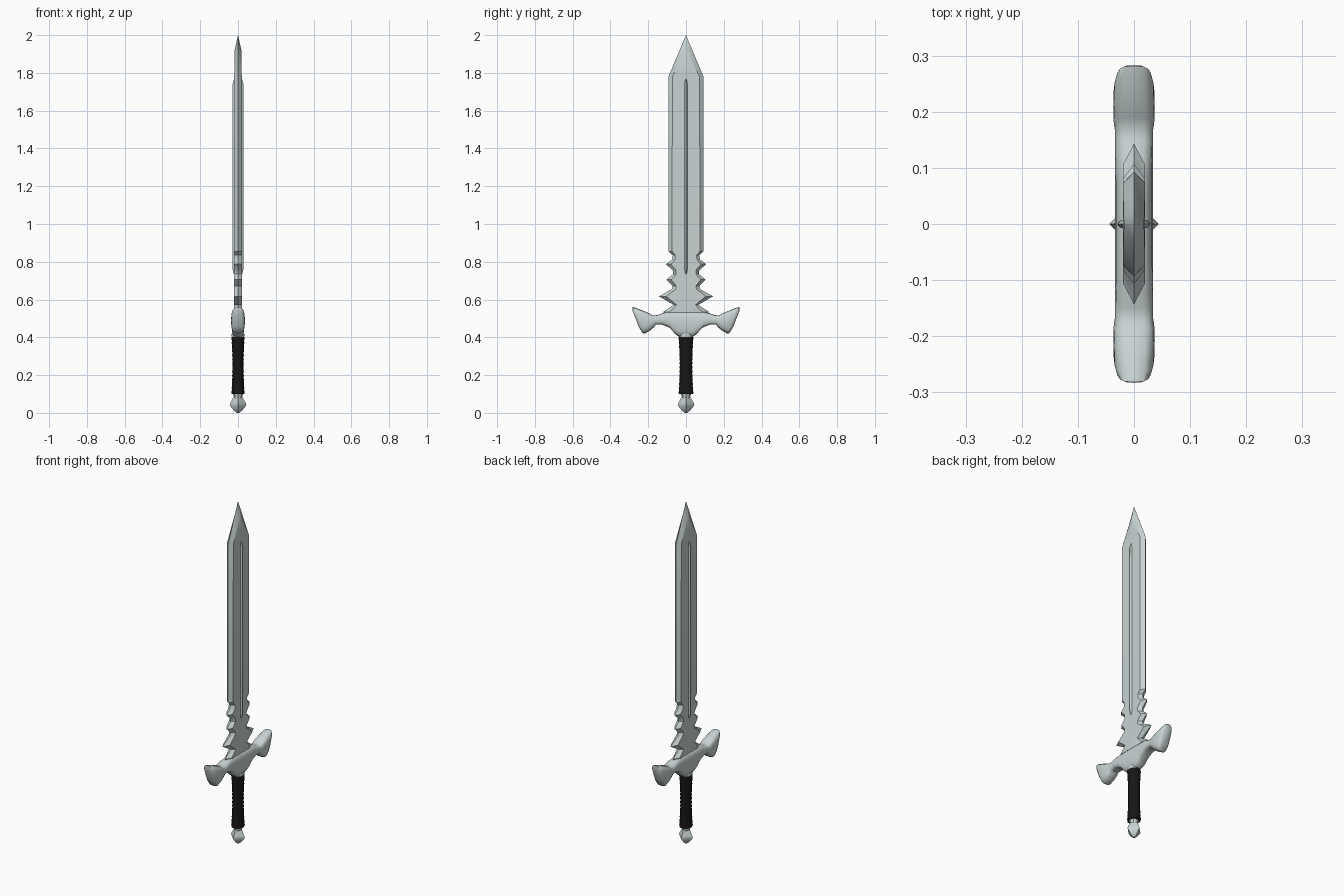
import bpy, math
from math import cos, sin, pi

if "Cube" in bpy.data.objects:
    bpy.data.objects.remove(bpy.data.objects["Cube"])


def mat(name, c):
    m = bpy.data.materials.new(name)
    m.diffuse_color = (*c, 1)
    m.use_nodes = True
    m.node_tree.nodes["Principled BSDF"].inputs["Base Color"].default_value = m.diffuse_color
    return m


STEEL = mat("pale steel", (0.58, 0.65, 0.65))
BLACK = mat("black leather", (0.008, 0.008, 0.008))


def loft(name, rings, material, angle):
    """Skin a list of equally sized closed rings and cap both ends."""
    n = len(rings[0])
    verts = [v for r in rings for v in r]
    faces = []
    for i in range(len(rings) - 1):
        for j in range(n):
            k = (j + 1) % n
            faces.append((i*n + j, i*n + k, i*n + n + k, i*n + n + j))
    faces.append(tuple(range(n))[::-1])
    faces.append(tuple(range(len(verts) - n, len(verts))))
    me = bpy.data.meshes.new(name)
    me.from_pydata(verts, [], faces)
    ob = bpy.data.objects.new(name, me)
    bpy.context.collection.objects.link(ob)
    me.materials.append(material)
    bpy.ops.object.select_all(action='DESELECT')
    ob.select_set(True)
    bpy.context.view_layer.objects.active = ob
    bpy.ops.object.mode_set(mode='EDIT')
    bpy.ops.mesh.select_all(action='SELECT')
    bpy.ops.mesh.remove_doubles(threshold=0.0001)
    bpy.ops.mesh.normals_make_consistent(inside=False)
    bpy.ops.object.mode_set(mode='OBJECT')
    bpy.ops.object.shade_smooth_by_angle(angle=math.radians(angle))
    return ob


def oval(rx, ry, z, n):
    return [(rx*cos(2*pi*j/n), ry*sin(2*pi*j/n), z) for j in range(n)]


# Blade: (z, sharp edge half width, flat face half width, half thickness)
blade = [(0.50, 0.11, 0.08, 0.02), (0.535, 0.12, 0.085, 0.02),
         (0.572, 0.065, 0.05, 0.02), (0.617, 0.143, 0.105, 0.02),
         (0.655, 0.075, 0.055, 0.02), (0.672, 0.07, 0.052, 0.02),
         (0.705, 0.104, 0.078, 0.02), (0.735, 0.068, 0.052, 0.02),
         (0.755, 0.07, 0.052, 0.02), (0.787, 0.107, 0.08, 0.02),
         (0.81, 0.075, 0.058, 0.02), (0.835, 0.07, 0.056, 0.02),
         (0.855, 0.093, 0.074, 0.02), (1.78, 0.093, 0.072, 0.02),
         (1.92, 0.034, 0.002, 0.018), (2.0, 0.0, 0.0, 0.0)]
loft("blade", [[(0, e, z), (t, f, z), (t, 0, z), (t, -f, z),
                (0, -e, z), (-t, -f, z), (-t, 0, z), (-t, f, z)]
               for z, e, f, t in blade], STEEL, 35)

# Raised rib running through both blade faces
loft("blade_rib", [oval(rx, ry, z, 12) for z, rx, ry in
                   [(0.72, 0.012, 0.003), (0.745, 0.026, 0.01), (0.77, 0.03, 0.011),
                    (1.74, 0.029, 0.011), (1.80, 0.012, 0.004)]], STEEL, 50)

# Guard: (top y, top z, bottom y, bottom z, half depth), mirrored in y
half = [(0.04, 0.536, 0.035, 0.402, 0.034), (0.085, 0.535, 0.055, 0.415, 0.034),
        (0.12, 0.53, 0.085, 0.45, 0.034), (0.15, 0.518, 0.125, 0.467, 0.034),
        (0.175, 0.515, 0.16, 0.467, 0.034), (0.19, 0.525, 0.168, 0.455, 0.036),
        (0.225, 0.54, 0.19, 0.436, 0.037), (0.265, 0.556, 0.218, 0.42, 0.036),
        (0.282, 0.56, 0.23, 0.422, 0.031), (0.283, 0.54, 0.25, 0.455, 0.024)]
sections = [(-a, b, -c, d, w) for a, b, c, d, w in reversed(half)] + half


def guard_ring(s, n=16):
    ty, tz, by, bz, w = s
    ring = []
    for j in range(n):
        a = 2*pi*j/n
        u = math.copysign(abs(cos(a))**0.65, cos(a))
        v = math.copysign(abs(sin(a))**0.65, sin(a))
        ring.append((w*u, (ty+by)/2 + v*(ty-by)/2, (tz+bz)/2 + v*(tz-bz)/2))
    return ring


loft("guard", [guard_ring(s) for s in sections], STEEL, 50)

# Collar between guard and grip
loft("guard_collar", [oval(r, r*1.12, z, 12) for z, r in
                      [(0.40, 0.032), (0.408, 0.034), (0.42, 0.033)]], STEEL, 40)

# Wrapped grip, waisted in the middle
wraps = 14
grip = []
for i in range(2*wraps + 1):
    f = i/(2*wraps)
    r = 0.029 + 0.005*(2*f - 1)**2 + (0.0015 if i % 2 else -0.0005)
    grip.append(oval(r, r*1.13, 0.10 + 0.303*f, 12))
loft("grip", grip, BLACK, 30)

# Pommel: neck and four-sided faceted knob
loft("pommel_neck", [oval(r, r, z, 8) for z, r in
                     [(0.055, 0.024), (0.075, 0.02), (0.088, 0.023), (0.102, 0.027)]],
     STEEL, 40)
loft("pommel_knob", [oval(r, r, z, 4) for z, r in
                     [(0.0, 0.006), (0.012, 0.022), (0.04, 0.044),
                      (0.052, 0.041), (0.085, 0.022)]], STEEL, 40)
